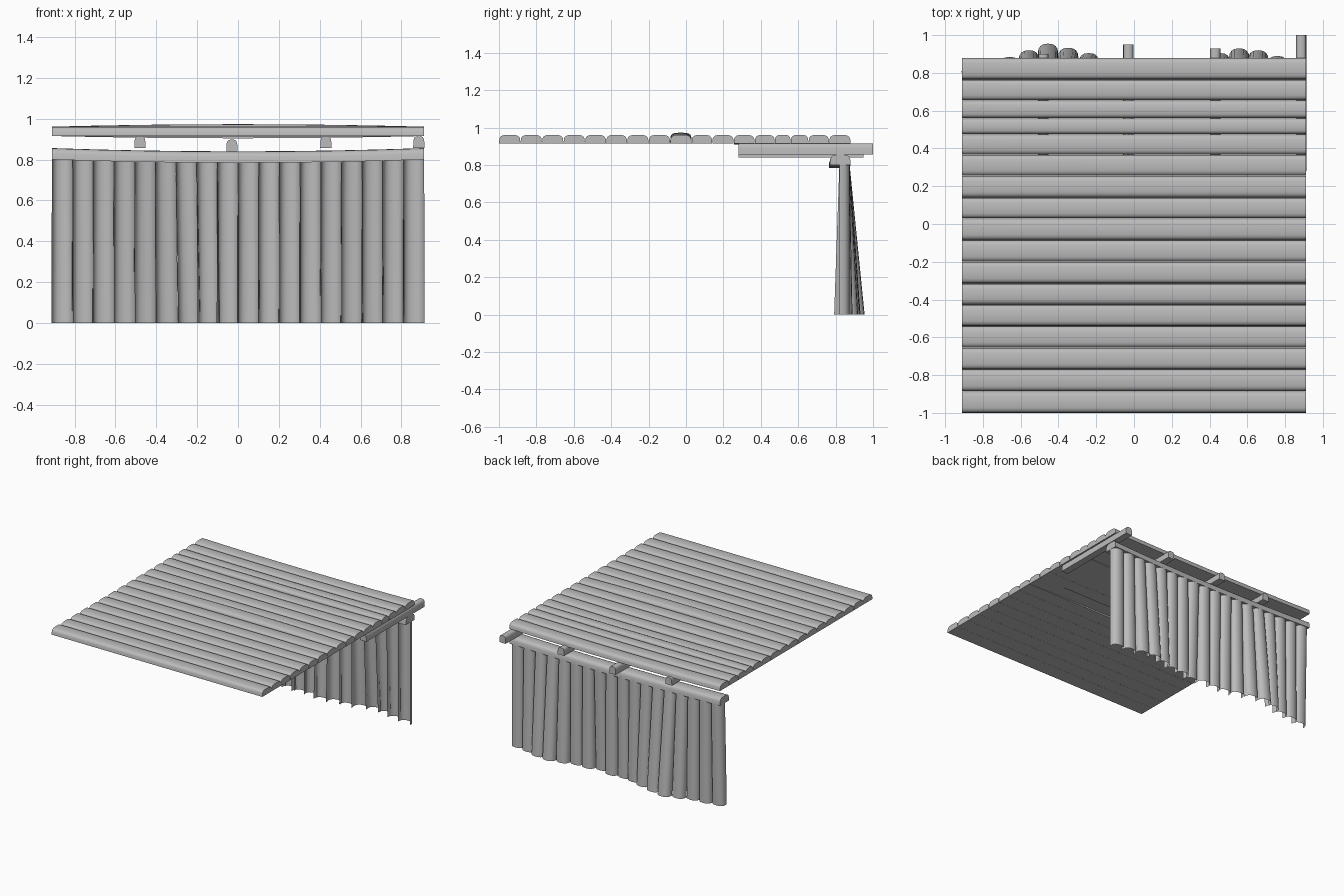
import bpy, bmesh, math
from mathutils import Vector

if "Cube" in bpy.data.objects:
    bpy.data.objects.remove(bpy.data.objects["Cube"])

grey = bpy.data.materials.new("weathered_grey")
grey.diffuse_color = (.5, .5, .5, 1)
grey.use_nodes = True
grey.node_tree.nodes["Principled BSDF"].inputs["Base Color"].default_value = grey.diffuse_color


def arch(n, w, h, power):
    """Boxy half-round profile (superellipse arc), w is the half width."""
    pts = []
    for i in range(n):
        a = math.pi * i / (n - 1)
        c, s = math.cos(a), max(0, math.sin(a))
        pts.append((w * math.copysign(abs(c) ** power, c), h * s ** power))
    return pts


def loft(name, sections, closed):
    """Skin a list of point rings; closed rings also get end caps."""
    bm = bmesh.new()
    rings = [[bm.verts.new(p) for p in sec] for sec in sections]
    n = len(rings[0])
    for a, b in zip(rings, rings[1:]):
        for i in range(n if closed else n - 1):
            j = (i + 1) % n
            bm.faces.new((a[i], a[j], b[j], b[i]))
    if closed:
        bm.faces.new(rings[0])
        bm.faces.new(rings[-1])
    bmesh.ops.recalc_face_normals(bm, faces=bm.faces)
    me = bpy.data.meshes.new(name)
    bm.to_mesh(me)
    bm.free()
    me.materials.append(grey)
    ob = bpy.data.objects.new(name, me)
    bpy.context.collection.objects.link(ob)
    bpy.ops.object.select_all(action='DESELECT')
    ob.select_set(True)
    bpy.context.view_layer.objects.active = ob
    bpy.ops.object.shade_smooth_by_angle(angle=math.radians(60))
    return ob


def log(name, start, end, w, h, bow=(0, 0)):
    """Split log with a flat underside; bow is the (sideways, vertical)
    offset at mid length."""
    start, end = Vector(start), Vector(end)
    along = (end - start).normalized()
    up = Vector((0, 0, 1))
    side = up.cross(along)
    prof = arch(11, w / 2, h, .55)
    sections = []
    for k in range(9):
        t = k / 8
        b = 4 * t * (1 - t)
        c = start.lerp(end, t) + side * bow[0] * b + up * bow[1] * b
        sections.append([c + side * u + up * v for u, v in prof])
    return loft(name, sections, True)


# Roof of split logs laid across, a few bowed out of line
edges = [-1, -.885, -.77, -.655, -.54, -.427, -.315, -.2, -.085, .03,
         .14, .255, .367, .475, .56, .655, .765, .88]
roof_bow = {8: .012, 11: -.005, 12: -.011, 14: -.008, 15: -.006, 16: -.01}
for i, (a, b) in enumerate(zip(edges, edges[1:])):
    y = (a + b) / 2
    log(f"roof_log_{i + 1}", (-.91, y, .915), (.91, y, .915),
        b - a - .001, .046, (0, roof_bow.get(i, 0)))

# Short rafters under the back of the roof
for i, (x, y_end, z) in enumerate([(-.48, .90, .857), (-.03, .95, .84),
                                   (.43, .93, .857), (.885, 1.0, .857)]):
    log(f"rafter_{i + 1}", (x, .28, z), (x, y_end, z), .055, .058)

# Header beam along the top of the wall, sagging in the middle
log("header_beam", (-.91, .825, .80), (.91, .825, .80), .11, .056, (-.006, -.016))

# Wall of open half-round poles, some leaning outwards at the foot
lean = {0: -.02, 2: .01, 3: .045, 4: .08, 5: .058, 6: .03, 8: -.01, 10: -.028,
        13: .03, 14: .055, 15: .045, 16: .015}
skew = {5: .006, 6: .014, 7: .008}
for i in range(18):
    x = -.86 + i * .1012
    dx, dy = skew.get(i, 0), lean.get(i, 0)
    loft(f"wall_pole_{i + 1}",
         [[(max(-.912, min(.912, x + dx * t + u)), .82 + dy * t + v, .8 * (1 - t))
           for u, v in arch(9, .051 + .003 * t, .055, .8)]
          for t in (0, .5, 1)], False)
